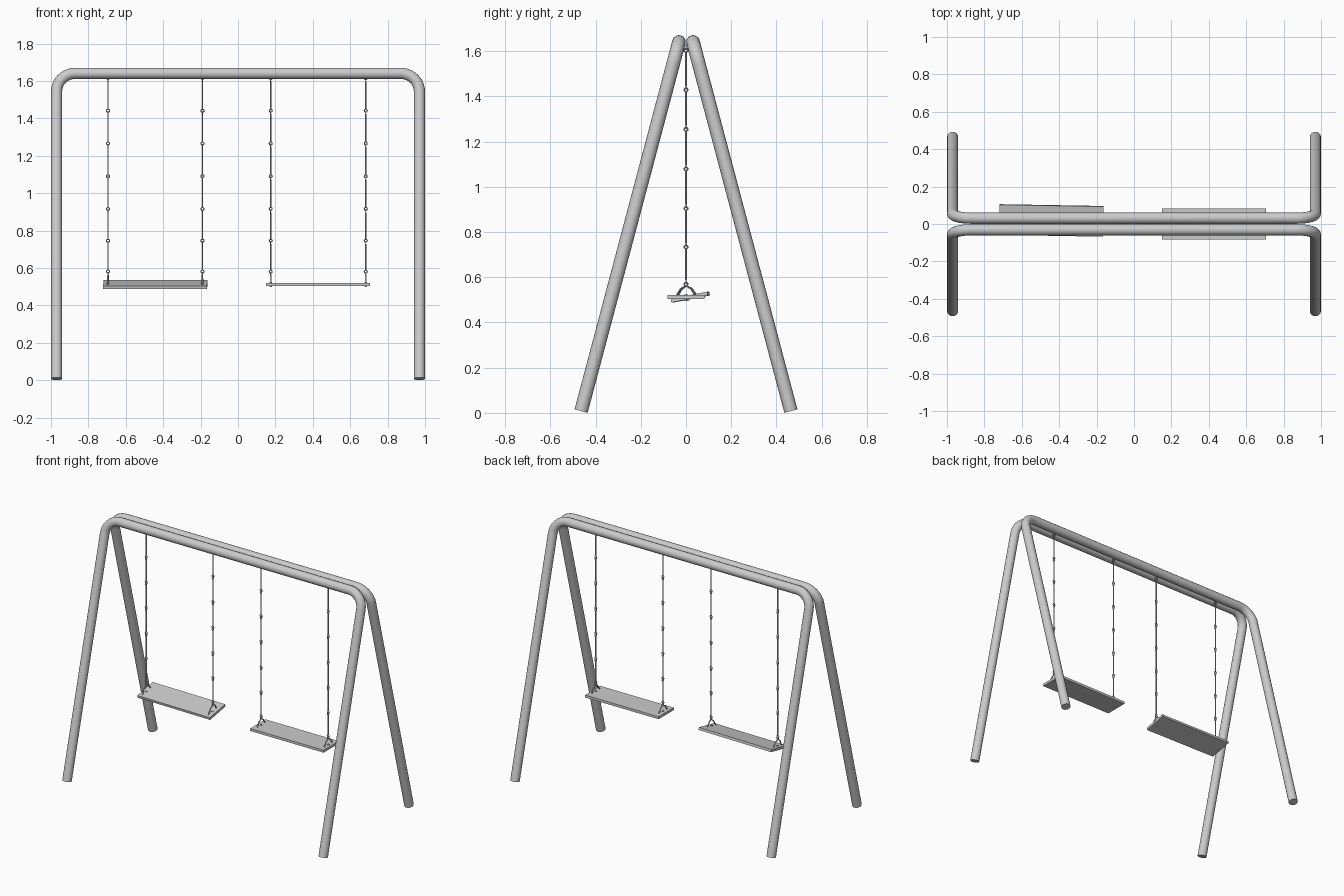
import bpy, math
from mathutils import Vector, Matrix

cube = bpy.data.objects.get("Cube")
if cube:
    bpy.data.objects.remove(cube)


def material(name, value):
    m = bpy.data.materials.new(name)
    m.use_nodes = True
    colour = (value, value, value, 1)
    m.diffuse_color = colour
    m.node_tree.nodes["Principled BSDF"].inputs["Base Color"].default_value = colour
    return m


steel = material("grey steel", 0.6)


def finish(ob, name):
    ob.name = name
    ob.data.materials.clear()
    ob.data.materials.append(steel)
    bpy.ops.object.select_all(action='DESELECT')
    ob.select_set(True)
    bpy.context.view_layer.objects.active = ob
    bpy.ops.object.shade_smooth_by_angle(angle=math.radians(40))
    return ob


def tube(name, points, radius, sides=2, closed=False):
    """Round wire or pipe swept along a path, as a mesh."""
    curve = bpy.data.curves.new(name, 'CURVE')
    curve.dimensions = '3D'
    curve.bevel_depth = radius
    curve.bevel_resolution = sides
    curve.use_fill_caps = True
    spline = curve.splines.new('POLY')
    spline.points.add(len(points) - 1)
    for p, co in zip(spline.points, points):
        p.co = (*co, 1)
    spline.use_cyclic_u = closed
    ob = bpy.data.objects.new(name, curve)
    bpy.context.collection.objects.link(ob)
    bpy.ops.object.select_all(action='DESELECT')
    ob.select_set(True)
    bpy.context.view_layer.objects.active = ob
    bpy.ops.object.convert(target='MESH')
    return finish(bpy.context.object, name)


# Two bent pipe frames leaning against each other
HALF, BEND, PIPE = 0.97, 0.1, 0.03
for side, label in ((-1, "front"), (1, "back")):
    foot = Vector((0, side * 0.464, 0.008))
    top = Vector((0, side * 0.031, 1.641))
    up = (top - foot).normalized()
    right_half = [foot + Vector((HALF, 0, 0))]
    for i in range(11):
        a = math.radians(9 * i)
        right_half.append(top + Vector((HALF - BEND + BEND * math.cos(a), 0, 0))
                          - up * BEND * (1 - math.sin(a)))
    left_half = [Vector((-p.x, p.y, p.z)) for p in reversed(right_half)]
    tube(label + "_frame", right_half + left_half, PIPE, 6)

# Chains of long eye-ended links
JOINTS = [1.61, 1.435, 1.26, 1.085, 0.91, 0.74, 0.575]


def ring(name, x, z, axis):
    bpy.ops.mesh.primitive_torus_add(
        location=(x, 0, z), major_radius=0.008, minor_radius=0.003,
        major_segments=12, minor_segments=6,
        rotation=(math.pi / 2, 0, 0) if axis == 'Y' else (0, math.pi / 2, 0))
    finish(bpy.context.object, name)


def chain(name, x):
    for i, z in enumerate(JOINTS):
        ring(name + "_upper_eye", x, z + 0.006, 'Y')
        ring(name + "_lower_eye", x, z - 0.006, 'X')
        if i:
            tube(name + "_link", [(x, 0, JOINTS[i - 1] - 0.012), (x, 0, z + 0.012)], 0.0035)


def swing(label, chain_xs, seat_x, tilt, yaw, shift):
    # Seat and hangers turn together about the chain's lower end
    pivot = Vector((seat_x, shift, 0.512))
    turn = (Matrix.Translation(pivot) @ Matrix.Rotation(yaw, 4, 'Z')
            @ Matrix.Rotation(tilt, 4, 'X'))
    bpy.ops.mesh.primitive_cube_add(size=1)
    seat = bpy.context.object
    seat.data.transform(turn @ Matrix.Diagonal((0.556, 0.164, 0.017, 1)))
    finish(seat, label + "_seat")
    for k, x in enumerate(chain_xs):
        name = f"{label}_chain_{k + 1}"
        chain(name, x)
        # Curved hanger strap from the seat to the chain
        apex = Vector((x, 0, 0.563))
        ends = [turn @ Vector((x - seat_x, s * 0.045 - shift, 0.004)) for s in (-1, 1)]
        mids = [e.lerp(apex, 0.6) + Vector((0, s * 0.006, 0.004))
                for e, s in zip(ends, (-1, 1))]
        tube(name + "_hanger", [ends[0], mids[0], apex, mids[1], ends[1]], 0.004, closed=True)
        # Bolt under the seat
        bpy.ops.mesh.primitive_cylinder_add(vertices=10, radius=0.007, depth=0.026)
        bolt = bpy.context.object
        bolt.data.transform(turn @ Matrix.Translation((x - seat_x, -shift, 0)))
        finish(bolt, name + "_bolt")


swing("right", (-0.695, -0.19), -0.442, math.radians(11), math.radians(-1), 0.019)
swing("left", (0.175, 0.683), 0.428, 0, 0, 0)
